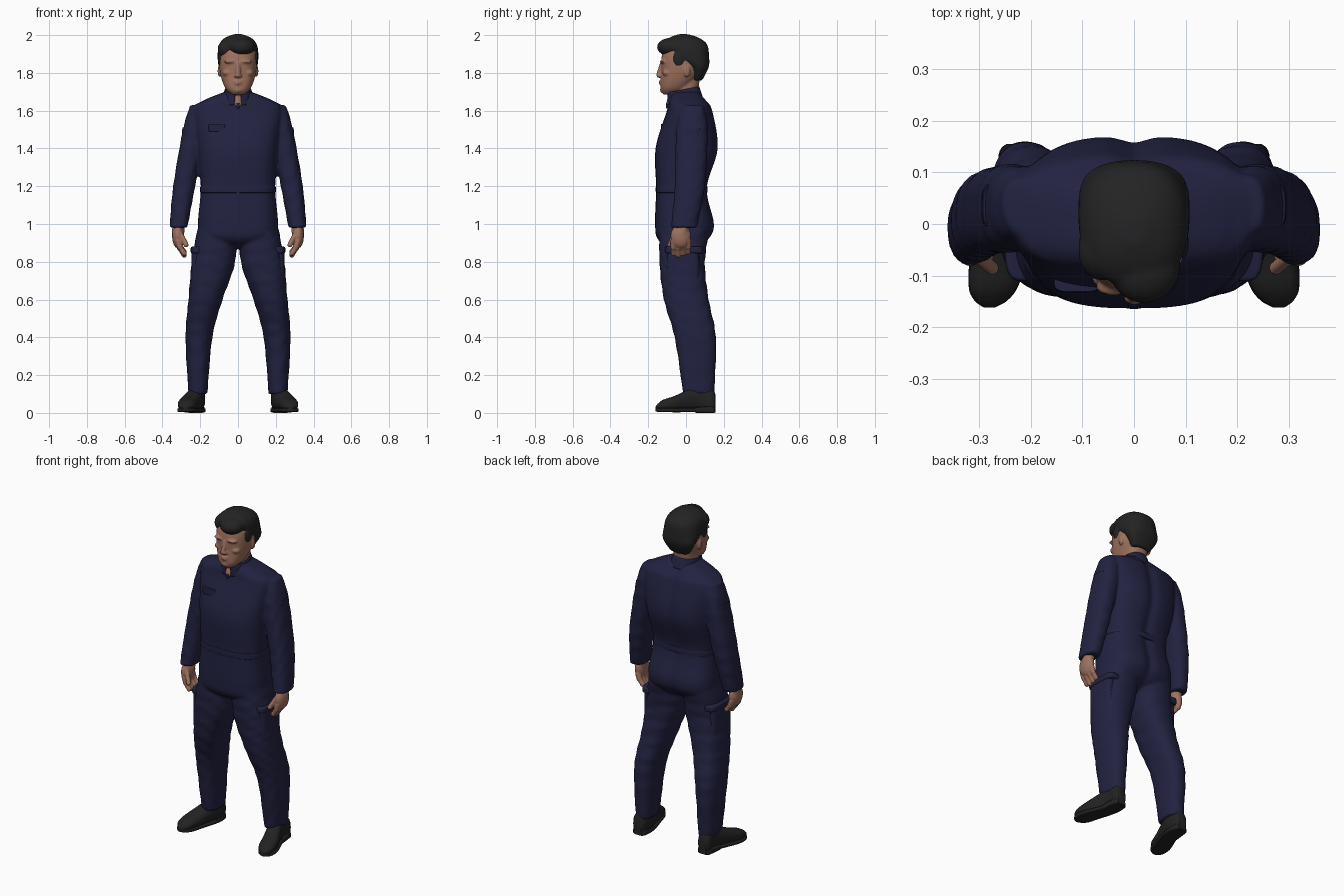
import bpy, bmesh, math
from mathutils import Vector, Matrix

cube = bpy.data.objects.get("Cube")
if cube:
    bpy.data.objects.remove(cube)


def material(name, *rgb):
    mat = bpy.data.materials.new(name)
    mat.use_nodes = True
    mat.diffuse_color = (*rgb, 1)
    shader = mat.node_tree.nodes["Principled BSDF"]
    shader.inputs["Base Color"].default_value = mat.diffuse_color
    shader.inputs["Roughness"].default_value = 0.8
    return mat


NAVY = material("navy cloth", .016, .016, .053)
SKIN = material("skin", .34, .165, .11)
HAIR = material("dark hair", .017, .017, .017)
LEATHER = material("black leather", .016, .016, .016)


def smooth_rows(rows, steps=6):
    """Resample rows along a Catmull-Rom spline."""
    result = []
    for before, start, end, after in zip(rows[:1] + rows, rows, rows[1:], rows[2:] + rows[-1:]):
        for step in range(steps):
            t = step / steps
            result.append([
                b + t / 2 * (c - a + t * (2 * a - 5 * b + 4 * c - d + t * (3 * b - a - 3 * c + d)))
                for a, b, c, d in zip(before, start, end, after)])
    return result + [rows[-1]]


def rounded(value, power):
    return math.copysign(abs(value) ** (2 / power), value)


def loft(bm, rows, side=1, along_y=False, power=2.4, ripple=0, groove=0, caps=True, sides=40):
    """Each row: station, x middle, x radius, then low and high of the other axis."""
    rings = []
    for station, middle, radius, low, high in smooth_rows(rows):
        ring = []
        for k in range(sides):
            angle = math.tau * k / sides
            cos, sin = math.cos(angle), math.sin(angle)
            fold = 1 + ripple * math.sin(station * 70 + 3 * math.sin(angle + side) + 2 * math.cos(2 * angle))
            x = middle + radius * fold * rounded(cos, power)
            other = (low + high) / 2 + (high - low) / 2 * fold * rounded(sin, power)
            if sin > 0:
                other -= groove * math.exp(-(x / .03) ** 2)
            place = (side * x, station, other) if along_y else (side * x, other, station)
            ring.append(bm.verts.new(place))
        rings.append(ring)
    for lower, upper in zip(rings, rings[1:]):
        for k in range(sides):
            bm.faces.new((lower[k - 1], lower[k], upper[k], upper[k - 1]))
    if caps:
        bm.faces.new(rings[0])
        bm.faces.new(rings[-1])


def patch(bm, bottom, top, middle, radius, low, high, side=1, power=4, edge=.006):
    """Padded band or pocket with softened upper and lower edges."""
    loft(bm, [(z, middle, radius - inset, low + inset, high - inset) for z, inset in (
        (bottom, edge), (bottom + edge, 0), (top - edge, 0), (top, edge))], side, power=power)


def ball(bm, at, size):
    place = Matrix.Translation(at) @ Matrix.Diagonal((*size, 1))
    bmesh.ops.create_uvsphere(bm, u_segments=20, v_segments=12, radius=1, matrix=place)


def chain(bm, start, end, radius, count=7):
    """Round rod made of overlapping balls."""
    for k in range(count):
        ball(bm, Vector(start).lerp(Vector(end), k / (count - 1)), [radius] * 3)


def finish(name, bm, mat, voxel=0):
    bmesh.ops.recalc_face_normals(bm, faces=bm.faces)
    mesh = bpy.data.meshes.new(name)
    bm.to_mesh(mesh)
    bm.free()
    mesh.materials.append(mat)
    ob = bpy.data.objects.new(name, mesh)
    bpy.context.collection.objects.link(ob)
    if voxel:
        fuse = ob.modifiers.new("fuse", "REMESH")
        fuse.mode = "VOXEL"
        fuse.voxel_size = voxel
        fuse.use_smooth_shade = True
        relax = ob.modifiers.new("relax", "SMOOTH")
        relax.iterations = 3
    else:
        bpy.ops.object.select_all(action="DESELECT")
        ob.select_set(True)
        bpy.context.view_layer.objects.active = ob
        bpy.ops.object.shade_smooth_by_angle(angle=math.radians(40))
    return ob


# Coverall: torso, legs and sleeves fused into one skin
TORSO = [(.87, 0, .06, -.08, .05), (.92, 0, .19, -.15, .12), (1, 0, .212, -.163, .15), (1.19, 0, .197, -.157, .112),
         (1.4, 0, .212, -.16, .17), (1.6, 0, .235, -.1, .14), (1.65, 0, .19, -.09, .11), (1.7, 0, .07, -.07, .07)]
LEG = [(.1, .212, .05, -.015, .15), (.4, .207, .071, -.06, .158), (.6, .172, .09, -.117, .12),
       (.8, .13, .115, -.14, .1), (1, .11, .1, -.14, .13)]
ARM = [(.98, .315, .047, -.08, .057), (1.2, .285, .058, -.06, .1), (1.5, .23, .061, -.05, .115), (1.63, .21, .043, -.02, .09)]
bm = bmesh.new()
loft(bm, TORSO, power=2.9, groove=.014, sides=64)
for side in (1, -1):
    loft(bm, LEG, side, ripple=.02)
    loft(bm, ARM, side, ripple=.025)
finish("coverall", bm, NAVY, .0085)

# Waistband, front placket and zip pull
bm = bmesh.new()
patch(bm, 1.165, 1.2, 0, .2, -.16, .113, power=2.9, edge=.004)
finish("waistband", bm, NAVY)
bm = bmesh.new()
loft(bm, [(z, 0, .012, low - .001, low + .02) for z, middle, radius, low, high in TORSO[1:-1]], power=5)
patch(bm, 1.61, 1.645, 0, .008, -.105, -.08)
finish("front_placket", bm, NAVY)

# Collar, higher at the back and open at the throat
bm = bmesh.new()
loft(bm, [(1.65, 0, .09, -.1, .09), (1.715, 0, .07, -.1, .07)], caps=False)
for vert in bm.verts:
    vert.co.z += vert.co.y / 5
centres = [(face, face.calc_center_median()) for face in bm.faces]
gap = [face for face, centre in centres if centre.y < 0 and abs(centre.x) < .02]
bmesh.ops.delete(bm, geom=gap, context="FACES")
collar = finish("collar", bm, NAVY)
collar.modifiers.new("cloth", "SOLIDIFY").thickness = .008

# Pocket on the right chest
bm = bmesh.new()
patch(bm, 1.49, 1.53, -.11, .045, -.132, -.08, edge=.004)
finish("chest_pocket", bm, NAVY)

SHOE = [(.155, .22, .025, .01, .1), (.135, .22, .04, 0, .13), (.06, .22, .045, .01, .14),
        (-.06, .26, .052, .01, .09), (-.12, .272, .046, .012, .07), (-.148, .277, .03, .016, .05),
        (-.162, .28, .008, .022, .032)]
for side, word in ((1, "left_"), (-1, "right_")):
    # Pockets on thigh and sleeve
    bm = bmesh.new()
    patch(bm, .67, .85, .205, .041, -.1, .07, side)
    patch(bm, .845, .88, .205, .045, -.11, .09, side)
    finish(word + "thigh_pocket", bm, NAVY)
    bm = bmesh.new()
    patch(bm, 1.42, 1.51, .25, .045, -.01, .08, side)
    finish(word + "sleeve_pocket", bm, NAVY)

    # Hand: wrist, palm, four curled fingers and thumb
    bm = bmesh.new()
    chain(bm, (side * .315, -.01, 1), (side * .317, -.02, .95), .033)
    ball(bm, (side * .318, -.028, .935), (.031, .054, .064))
    for k in range(4):
        y = -.066 + k * .026
        length = .074 - .008 * abs(k - 1)
        chain(bm, (side * .317, y, .91), (side * .307, y, .91 - length / 2), .016)
        chain(bm, (side * .307, y, .91 - length / 2), (side * .285, y, .91 - length), .014)
    chain(bm, (side * .31, -.055, .96), (side * .275, -.085, .89), .014)
    finish(word + "hand", bm, SKIN, .0045)

    # Shoe: upper, thin sole and heel block, toes turned out
    bm = bmesh.new()
    loft(bm, SHOE, side, along_y=True)
    finish(word + "shoe", bm, LEATHER)
    bm = bmesh.new()
    loft(bm, [(y, x, radius + .002, low / 3, .026) for y, x, radius, low, high in SHOE], side, along_y=True, power=5)
    loft(bm, [(.15, .22, .03, 0, .03), (.13, .22, .042, 0, .035), (.05, .225, .046, 0, .03)],
         side, along_y=True, power=6)
    finish(word + "sole", bm, LEATHER)

# Head: skull, neck, throat, nose, lips, chin, brow, cheeks and ears fused together
bm = bmesh.new()
loft(bm, [(1.685, 0, .03, -.12, -.06), (1.72, 0, .068, -.135, .01), (1.8, 0, .095, -.13, .08),
          (1.88, 0, .1, -.13, .1), (1.93, 0, .09, -.11, .1), (1.97, 0, .04, -.05, .04)])
loft(bm, [(1.6, 0, .06, -.06, .05), (1.82, 0, .065, -.06, .08)])
chain(bm, (0, -.08, 1.64), (0, -.06, 1.7), .025)
chain(bm, (0, -.126, 1.85), (0, -.145, 1.79), .013)
ball(bm, (0, -.141, 1.785), (.021, .016, .011))
ball(bm, (0, -.13, 1.755), (.026, .014, .006))
ball(bm, (0, -.13, 1.744), (.022, .014, .007))
ball(bm, (0, -.12, 1.71), (.025, .018, .018))
for side in (1, -1):
    ball(bm, (side * .04, -.12, 1.86), (.035, .019, .01))
    ball(bm, (side * .055, -.1, 1.8), (.028, .025, .018))
    ball(bm, (side * .098, .005, 1.81), (.01, .018, .032))
finish("head", bm, SKIN, .0055)

# Hair: domed cap with a swept fringe, side lock and sideburns
bm = bmesh.new()
loft(bm, [(1.76, 0, .06, .03, .085), (1.83, 0, .1, .01, .12), (1.89, 0, .108, -.08, .122),
          (1.95, 0, .1, -.12, .112), (1.985, 0, .07, -.09, .07), (2.005, 0, .02, -.04, .01)])
ball(bm, (.02, -.082, 1.937), (.07, .072, .048))
ball(bm, (-.063, -.05, 1.925), (.045, .06, .05))
for side in (1, -1):
    ball(bm, (side * .092, -.035, 1.875), (.014, .035, .045))
finish("hair", bm, HAIR, .007)
